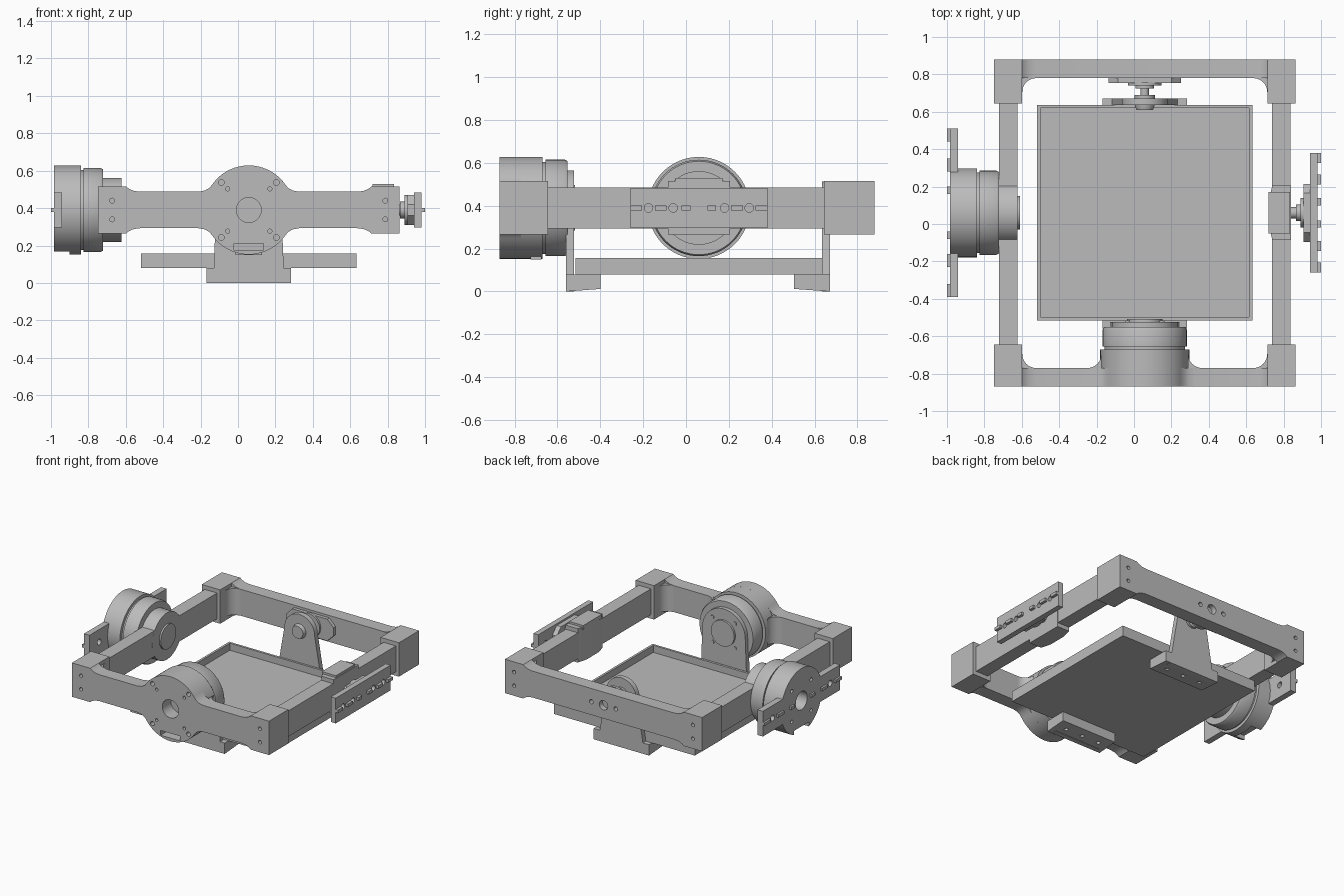
import bpy, bmesh, math
from math import cos, sin, pi, radians

cube = bpy.data.objects.get("Cube")
if cube:
    bpy.data.objects.remove(cube, do_unlink=True)

GREY = (0.5, 0.5, 0.5, 1)
mat = bpy.data.materials.new("machined grey")
mat.use_nodes = True
mat.diffuse_color = GREY
mat.node_tree.nodes["Principled BSDF"].inputs["Base Color"].default_value = GREY

CX, CY, CZ = 0.0575, 0.06, 0.39      # gimbal centre
parts = []


def place(axis, u, v, t):
    """Profile coordinates (u, v) and depth t to model space."""
    return {"x": (t, u, v), "y": (u, t, v), "z": (u, v, t)}[axis]


def finish(name, bm):
    bmesh.ops.remove_doubles(bm, verts=bm.verts, dist=1e-5)
    bmesh.ops.recalc_face_normals(bm, faces=bm.faces)
    mesh = bpy.data.meshes.new(name)
    bm.to_mesh(mesh)
    bm.free()
    ob = bpy.data.objects.new(name, mesh)
    bpy.context.collection.objects.link(ob)
    mesh.materials.append(mat)
    parts.append(ob)
    return ob


def prism(name, axis, pts, a, b):
    bm = bmesh.new()
    lo = [bm.verts.new(place(axis, u, v, a)) for u, v in pts]
    hi = [bm.verts.new(place(axis, u, v, b)) for u, v in pts]
    bm.faces.new(lo)
    bm.faces.new(hi)
    n = len(pts)
    for i in range(n):
        j = (i + 1) % n
        bm.faces.new((lo[i], lo[j], hi[j], hi[i]))
    return finish(name, bm)


def box(name, x, y, z):
    return prism(name, "z", [(x[0], y[0]), (x[1], y[0]), (x[1], y[1]), (x[0], y[1])], *z)


def lathe(name, axis, u, v, profile, n=64):
    """Turned part: profile is (radius, depth), from axis to axis."""
    bm = bmesh.new()
    rings = []
    for r, t in profile:
        if r == 0:
            rings.append([bm.verts.new(place(axis, u, v, t))] * n)
        else:
            rings.append([bm.verts.new(place(axis, u + r * cos(2 * pi * i / n),
                                             v + r * sin(2 * pi * i / n), t)) for i in range(n)])
    for p, q in zip(rings, rings[1:]):
        for i in range(n):
            j = (i + 1) % n
            quad = list(dict.fromkeys((p[i], p[j], q[j], q[i])))
            if len(quad) > 2:
                bm.faces.new(quad)
    return finish(name, bm)


def disc(name, axis, u, v, r, a, b, n=48):
    return lathe(name, axis, u, v, [(0, a), (r, a), (r, b), (0, b)], n)


def hole(axis, u, v, r, a, b):
    return disc("hole_cutter", axis, u, v, r, a, b, 20)


def cut(ob, cutters):
    bpy.context.view_layer.objects.active = ob
    for c in cutters:
        mod = ob.modifiers.new("cut", "BOOLEAN")
        mod.operation, mod.object, mod.solver = "DIFFERENCE", c, "EXACT"
        bpy.ops.object.modifier_apply(modifier=mod.name)
        parts.remove(c)
        bpy.data.objects.remove(c, do_unlink=True)


def fillet(name, x, y, r, sx, sy):
    """Upright concave corner filler."""
    pts = [(x, y)] + [(x + sx * r * (1 - sin(a)), y + sy * r * (1 - cos(a)))
                      for a in [i * pi / 16 for i in range(9)]]
    return prism(name, "z", pts, CZ - 0.0975, CZ + 0.0975)


def arm_outline(start):
    q = start + [(0.58, 0.0975), (0.615, 0.102), (0.64, 0.113), (0.655, 0.125), (0.805, 0.125)]
    half = q + [(x, -z) for x, z in reversed(q)]
    whole = half + [(-x, z) for x, z in reversed(half)]
    return [(CX + x, CZ + z) for x, z in dict.fromkeys(whole)]


# Front arm with the motor face
arc = [(0.238 * cos(radians(a)), 0.238 * sin(radians(a))) for a in range(90, 35, -3)]
front = prism("front_arm", "y",
              arm_outline(arc + [(0.21, 0.118), (0.235, 0.104), (0.27, 0.0975)]), -0.87, -0.77)
cutters = [hole("y", CX, CZ, 0.067, -0.9, -0.74),
           box("slot_cutter", (CX - 0.08, CX + 0.08), (-0.9, -0.75), (0.175, 0.21))]
for sx in (-1, 1):
    for sz in (-1, 1):
        cutters += [hole("y", CX + sx * 0.147, CZ + sz * 0.147, 0.016, -0.9, -0.82),
                    hole("y", CX + sx * 0.113, CZ + sz * 0.113, 0.011, -0.9, -0.82),
                    hole("y", CX + sx * 0.73, CZ + sz * 0.05, 0.013, -0.9, -0.82)]
cut(front, cutters)

# Back arm with bearing holes
back = prism("back_arm", "y", arm_outline([(0, 0.0975)]), 0.78, 0.88)
cutters = [hole("y", CX, CZ, 0.035, 0.84, 0.9)]
for sx in (-1, 1):
    cutters.append(hole("y", CX + sx * 0.1, CZ, 0.016, 0.7, 0.9))
    for sz in (-1, 1):
        cutters.append(hole("y", CX + sx * 0.73, CZ + sz * 0.05, 0.013, 0.84, 0.9))
cut(back, cutters)

# Corner sockets, inside fillets and side rails
for sx, side in ((-1, "right"), (1, "left")):
    xs = sorted((CX + sx * 0.655, CX + sx * 0.805))
    box("front_socket_" + side, xs, (-0.77, -0.645), (CZ - 0.125, CZ + 0.125))
    box("back_socket_" + side, xs, (0.645, 0.78), (CZ - 0.125, CZ + 0.125))
    fillet("front_fillet_" + side, CX + sx * 0.655, -0.77, 0.075, -sx, 1)
    fillet("back_fillet_" + side, CX + sx * 0.655, 0.78, 0.075, -sx, -1)
    fillet("housing_fillet_" + side, CX + sx * 0.232, -0.77, 0.075, sx, 1)
    box("rail_" + side, sorted((CX + sx * 0.68, CX + sx * 0.78)), (-0.65, 0.65),
        (CZ - 0.095, CZ + 0.095))


def rotor(name, axis, u, v, t):
    """Rotor with a fine groove, from depth t inward."""
    lathe(name, axis, u, v, [(0, t - 0.01), (0.215, t - 0.01), (0.215, t + 0.015), (0.225, t + 0.015),
                             (0.225, t + 0.105), (0.218, t + 0.118), (0, t + 0.118)])


# Front motor
disc("front_motor_housing", "y", CX, CZ, 0.238, -0.77, -0.67, 80)
rotor("front_motor_rotor", "y", CX, CZ, -0.67)
box("front_cable_lug", (CX - 0.07, CX + 0.07), (-0.725, -0.675), (0.15, 0.2))

# Side motor
t = -0.985
housing = lathe("side_motor_housing", "x", CY, CZ,
                [(0, t + 0.09), (0.067, t + 0.09), (0.067, t), (0.238, t), (0.238, -0.84), (0, -0.84)], 80)
cutters = [box("notch_cutter", (-1.1, -0.9), (CY - 0.085, CY + 0.085), (0.1, 0.2))]
for a in range(45, 360, 90):
    cutters.append(hole("x", CY + 0.16 * cos(radians(a)), CZ + 0.16 * sin(radians(a)), 0.013, -1.1, -0.94))
cut(housing, cutters)
rotor("side_motor_rotor", "x", CY, CZ, -0.84)
disc("side_motor_mount", "x", CY, CZ, 0.172, -0.725, -0.622)
disc("side_motor_hub", "x", CY, CZ, 0.09, -0.63, -0.61)

# Side motor mounting wings with raised key segments
for s, end in ((-1, "front"), (1, "back")):
    wing = box("motor_wing_" + end, (t, -0.94), sorted((CY + s * 0.18, CY + s * 0.45)), (CZ - 0.093, CZ + 0.093))
    cut(wing, [hole("x", CY + s * 0.335, CZ, 0.022, -1.1, -0.9)])
    for a, b in ((0.38, 0.45), (0.22, 0.29), (0.1, 0.14)):
        box("motor_key_" + end, (-1.0, t + 0.005), sorted((CY + s * a, CY + s * b)), (CZ - 0.011, CZ + 0.011))

# Left mounting plate with raised key segments
plate = box("mounting_plate", (0.94, 0.98), (CY - 0.32, CY + 0.32), (CZ - 0.093, CZ + 0.093))
cut(plate, [hole("x", CY + d, CZ, 0.02, 0.9, 1.1) for d in (-0.235, -0.12, 0.12, 0.235)])
for s in (-1, 1):
    for a, b in ((0.265, 0.32), (0.15, 0.205), (0.04, 0.08)):
        box("plate_key", (0.975, 1.0), sorted((CY + s * a, CY + s * b)), (CZ - 0.011, CZ + 0.011))


def lozenge(name, axis, u, v, w, h, a, b):
    """Flange with chamfered corners."""
    c = 0.05
    q = [(w, h - c), (w - c, h), (c - w, h), (-w, h - c), (-w, c - h), (c - w, -h), (w - c, -h), (w, c - h)]
    prism(name, axis, [(u + x, v + y) for x, y in q], a, b)


# Left bearing block, shaft and flange
prism("left_bearing_block", "z", [(0.84, CY - 0.145), (0.84, CY + 0.145), (0.74, CY + 0.145),
                                  (0.72, CY + 0.07), (0.72, CY - 0.07), (0.74, CY - 0.145)], 0.265, 0.515)
box("left_bearing_cap", (0.72, 0.835), (CY - 0.11, CY + 0.11), (0.5, 0.53))
lathe("left_shaft", "x", CY, CZ, [(0, 0.82), (0.03, 0.82), (0.03, 0.865), (0.045, 0.865),
                                  (0.045, 0.89), (0.08, 0.89), (0.08, 0.91), (0, 0.91)], 32)
lozenge("left_flange", "x", CY, CZ, 0.155, 0.08, 0.905, 0.945)

# Back bearing flange and shaft
lozenge("back_flange", "y", CX, CZ, 0.193, 0.08, 0.755, 0.785)
lathe("back_shaft", "y", CX, CZ, [(0, 0.61), (0.045, 0.61), (0.055, 0.64), (0.055, 0.69), (0.022, 0.69),
                                  (0.022, 0.725), (0.05, 0.725), (0.05, 0.74), (0.09, 0.74), (0.09, 0.76),
                                  (0, 0.76)], 32)


def bracket(name, r, y0, y1, foot, base):
    """Upright with a round head and a foot under the tray."""
    head = [(CX + r * cos(radians(a)), CZ + r * sin(radians(a))) for a in range(0, 181, 6)]
    ob = prism(name + "_upright", "y", [(CX - base, 0), (CX + base, 0)] + head, y0, y1)
    f = prism(name + "_foot", "x", [(y0 if foot > y0 else y1, 0), (foot, 0.012), (foot, 0.08),
                                    (y0 if foot > y0 else y1, 0.08)], CX - 0.226, CX + 0.226)
    mid = (foot + (y0 + y1) / 2) / 2
    cut(f, [hole("z", CX + d, mid, 0.014, -0.1, 0.05) for d in (-0.14, 0, 0.14)])
    return ob


# Tray brackets
bracket("front_bracket", 0.175, -0.56, -0.523, -0.4, 0.19)
hub = disc("front_bracket_hub", "y", CX, CZ, 0.095, -0.53, -0.508)
for a in range(45, 360, 90):
    disc("front_bracket_screw", "y", CX + 0.13 * cos(radians(a)), CZ + 0.13 * sin(radians(a)),
         0.014, -0.53, -0.517, 16)
bracket("back_bracket", 0.123, 0.635, 0.672, 0.505, 0.19)

# Tray with a raised rim
tray = box("tray", (CX - 0.575, CX + 0.575), (-0.515, 0.637), (0.08, 0.157))
cut(tray, [box("tray_cutter", (CX - 0.558, CX + 0.558), (-0.498, 0.62), (0.105, 0.3))])

# Smooth round walls, crisp edges
for ob in parts:
    for p in ob.data.polygons:
        p.use_smooth = True
    ob.data.set_sharp_from_angle(angle=radians(30))
